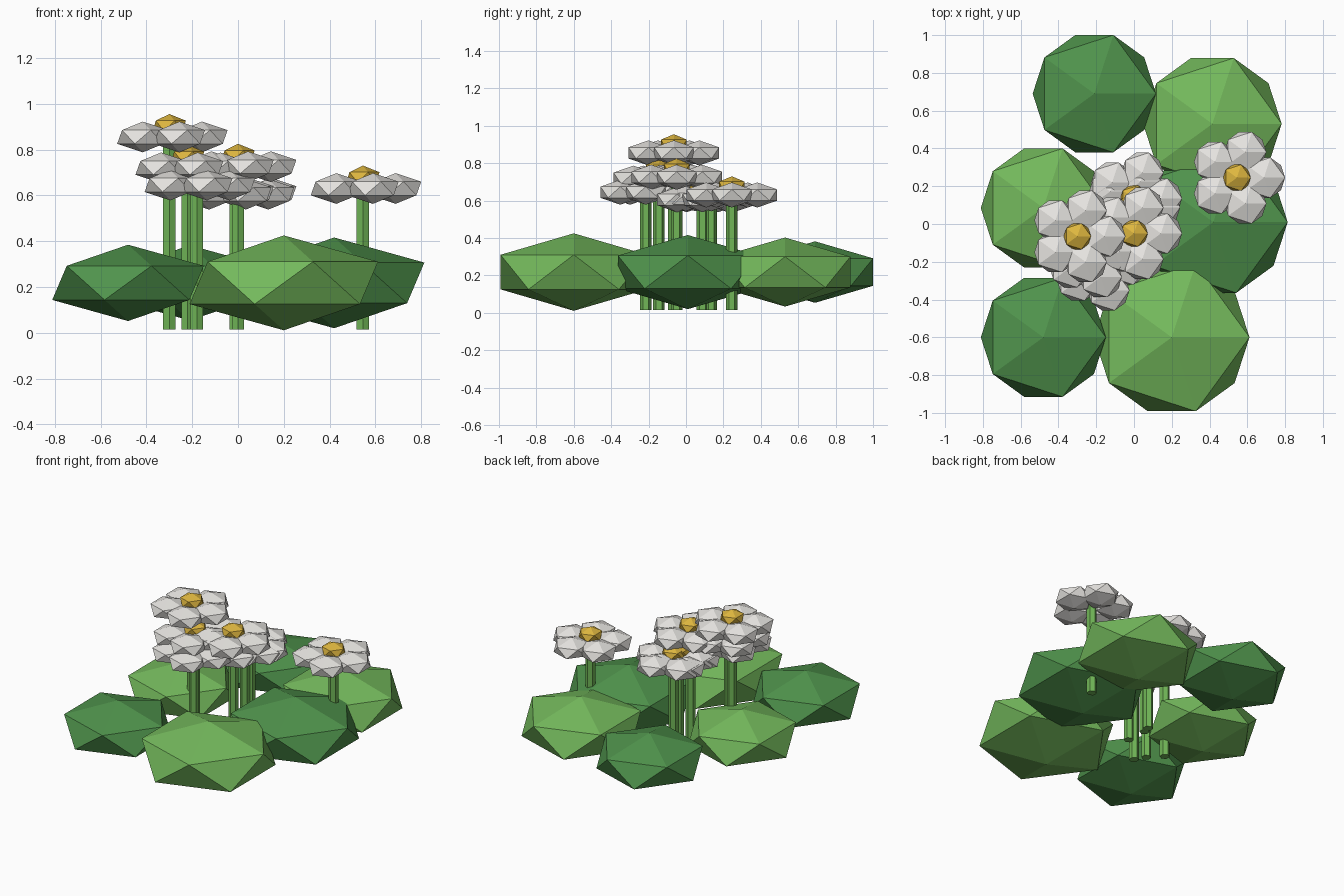
import bpy, math

old = bpy.data.objects.get("Cube")
if old:
    bpy.data.objects.remove(old, do_unlink=True)


def make_material(name, rgb):
    mat = bpy.data.materials.new(name)
    mat.use_nodes = True
    mat.diffuse_color = (*rgb, 1)
    mat.node_tree.nodes["Principled BSDF"].inputs["Base Color"].default_value = (*rgb, 1)
    return mat


light_green = make_material("light leaf green", (0.175, 0.49, 0.108))
dark_green = make_material("dark leaf green", (0.08, 0.296, 0.073))
stem_green = make_material("stem green", (0.165, 0.47, 0.095))
petal_white = make_material("petal white", (0.79, 0.775, 0.745))
yellow = make_material("flower centre yellow", (0.73, 0.47, 0.05))


def blob(name, location, radius, height, mat):
    """Flattened faceted ball; height is its vertical radius."""
    bpy.ops.mesh.primitive_ico_sphere_add(subdivisions=1, radius=1, location=location)
    obj = bpy.context.object
    obj.name = name
    obj.scale = (radius, radius, height)
    obj.data.materials.append(mat)


def flower(name, x, y, z):
    # Stem
    base = 0.015
    bpy.ops.mesh.primitive_cylinder_add(vertices=6, radius=0.031, depth=z - base,
                                        location=(x, y, (z + base) / 2))
    stem = bpy.context.object
    stem.name = name + "_stem"
    stem.data.materials.append(stem_green)
    # Ring of petals
    for i in range(5):
        a = math.tau * i / 5
        blob(f"{name}_petal_{i + 1}",
             (x + 0.143 * math.cos(a), y + 0.143 * math.sin(a), z),
             0.125, 0.067, petal_white)
    # Raised centre
    blob(name + "_centre", (x, y, z + 0.048), 0.081, 0.052, yellow)


# Leaf clumps around the base
leaves = [
    ("front_right_leaf", -0.48, -0.60, 0.37, dark_green),
    ("front_left_leaf", 0.20, -0.60, 0.46, light_green),
    ("right_leaf", -0.48, 0.085, 0.37, light_green),
    ("left_leaf", 0.42, 0.01, 0.44, dark_green),
    ("back_right_leaf", -0.21, 0.69, 0.365, dark_green),
    ("back_left_leaf", 0.415, 0.53, 0.41, light_green),
]
for name, x, y, r, mat in leaves:
    blob(name, (x, y, 0.218), r, r * 0.45, mat)

# Flowers, tallest first
flowers = [
    ("tall_flower", -0.30, -0.065, 0.855),
    ("middle_flower", 0.0, -0.05, 0.725),
    ("right_flower", -0.22, -0.145, 0.72),
    ("front_flower", -0.18, -0.215, 0.645),
    ("left_flower", 0.545, 0.245, 0.63),
    ("back_flower", 0.0, 0.135, 0.61),
    ("inner_flower", -0.01, 0.088, 0.605),
]
for entry in flowers:
    flower(*entry)
